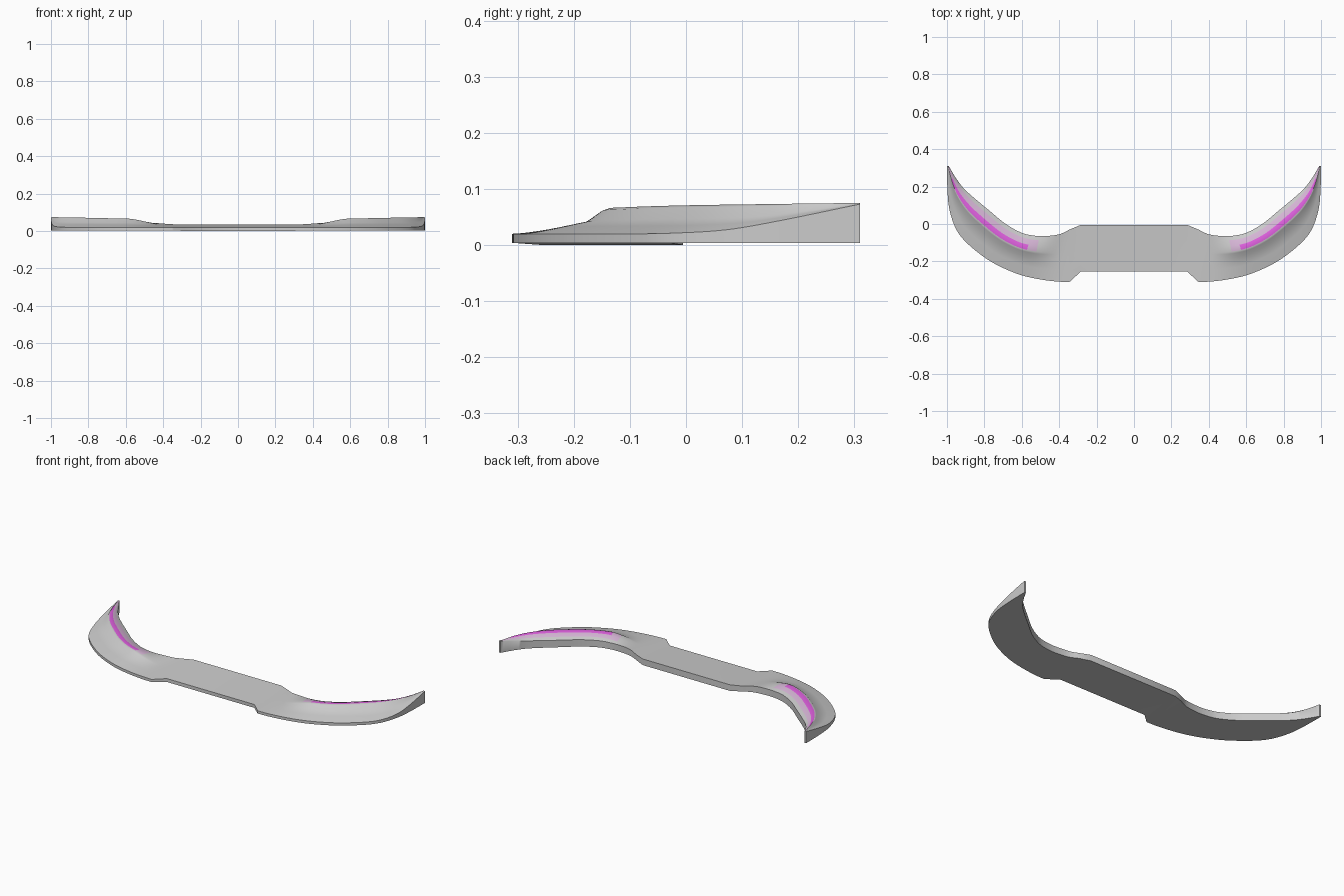
import bpy
import bmesh
import math

cube = bpy.data.objects.get("Cube")
if cube:
    bpy.data.objects.remove(cube, do_unlink=True)


def make_material(name, colour):
    mat = bpy.data.materials.new(name)
    mat.use_nodes = True
    rgba = (*colour, 1.0)
    mat.diffuse_color = rgba
    node = next(n for n in mat.node_tree.nodes if n.type == "BSDF_PRINCIPLED")
    node.inputs["Base Color"].default_value = rgba
    return mat


materials = [
    make_material("grey", (0.6, 0.6, 0.6)),
    make_material("purple", (0.75, 0.12, 0.75)),
    make_material("pale_mauve", (0.68, 0.47, 0.68)),
]
GREY, PURPLE, MAUVE = range(len(materials))

# Stations from the middle to the wing tip:
# outer x, outer y, inner x, inner y, flange amount, lip height, crest height
middle = [
    (0, -.255, 0, -.005, 0, .02, .036),
    (.285, -.255, .285, -.005, 0, .02, .036),
]
wing = [
    (.345, -.31, .345, -.03, 0, .02, .036),
    (.42, -.307, .4, -.055, 0, .02, .04),
    (.52, -.293, .48, -.065, .7, .02, .054),
    (.61, -.271, .55, -.06, 1, .02, .065),
    (.7, -.235, .61, -.043, 1, .02, .067),
    (.79, -.185, .69, .003, 1, .02, .069),
    (.89, -.105, .78, .077, 1, .02, .071),
    (.95, -.03, .85, .135, 1, .021, .072),
    (.985, .07, .91, .19, 1, .027, .073),
    (.997, .17, .955, .25, 1, .044, .074),
    (1, .31, .99, .31, 1, .073, .075),
]

# Cross-section: place across the width, and share of the crest height
ACROSS = [0, .25, .48, .58, .63, .76, .9, 1]
FLANGE = [0, .28, .52, .92, 1, .9, .7, .5]
STRIPE = 4
STEPS = 6


def smooth_path(rows, steps):
    """Pass a smooth curve through the rows, value by value."""
    result = []
    last = len(rows) - 1
    for i in range(last):
        quad = [rows[max(i - 1, 0)], rows[i], rows[i + 1], rows[min(i + 2, last)]]
        for s in range(steps):
            t = s / steps
            result.append([
                b + t * (c - a) / 2
                + t * t * (a - 2.5 * b + 2 * c - d / 2)
                + t ** 3 * (d - a + 3 * (b - c)) / 2
                for a, b, c, d in zip(*quad)
            ])
    result.append(rows[-1])
    return result


def section(row):
    """Corner points of one slice: top from outer to inner, then the base."""
    ox, oy, ix, iy, flange, lip, crest = row
    flange = min(max(flange, 0), 1)
    base = .004 if ox > .3 else 0
    points = []
    for across, raised in zip(ACROSS, FLANGE):
        share = across + (raised - across) * flange
        points.append((ox + (ix - ox) * across, oy + (iy - oy) * across,
                       lip + (crest - lip) * share))
    return points + [(ix, iy, base), (ox, oy, base)]


def paint(column, x):
    """Stripe on the flange, with a paler border at its end and inner side."""
    if column == STRIPE and .575 < x < .973:
        return PURPLE
    if column in (STRIPE, STRIPE + 1) and x > .52:
        return MAUVE
    return GREY


# Loft one half of the lip
rows = middle + smooth_path(wing, STEPS)
bm = bmesh.new()
rings = [[bm.verts.new(p) for p in section(row)] for row in rows]
count = len(rings[0])
for ring, following in zip(rings, rings[1:]):
    stripe_x = (ring[STRIPE].co.x + following[STRIPE].co.x) / 2
    for j in range(count):
        k = (j + 1) % count
        face = bm.faces.new((ring[j], following[j], following[k], ring[k]))
        face.material_index = paint(j, stripe_x)
bm.faces.new(rings[-1])
bmesh.ops.recalc_face_normals(bm, faces=bm.faces)
# The open half must face outward, so check the underside
underside = min(bm.faces, key=lambda f: f.calc_center_median().z)
if underside.normal.z > 0:
    bmesh.ops.reverse_faces(bm, faces=bm.faces)

mesh = bpy.data.meshes.new("front_lip")
bm.to_mesh(mesh)
bm.free()
for mat in materials:
    mesh.materials.append(mat)
lip = bpy.data.objects.new("front_lip", mesh)
bpy.context.collection.objects.link(lip)

# Soft shading with crisp edges, mirrored to the other side
bpy.ops.object.select_all(action="DESELECT")
lip.select_set(True)
bpy.context.view_layer.objects.active = lip
bpy.ops.object.shade_smooth_by_angle(angle=math.radians(52))
mirror = lip.modifiers.new("mirror", "MIRROR")
mirror.use_axis[0] = True
mirror.use_clip = True
